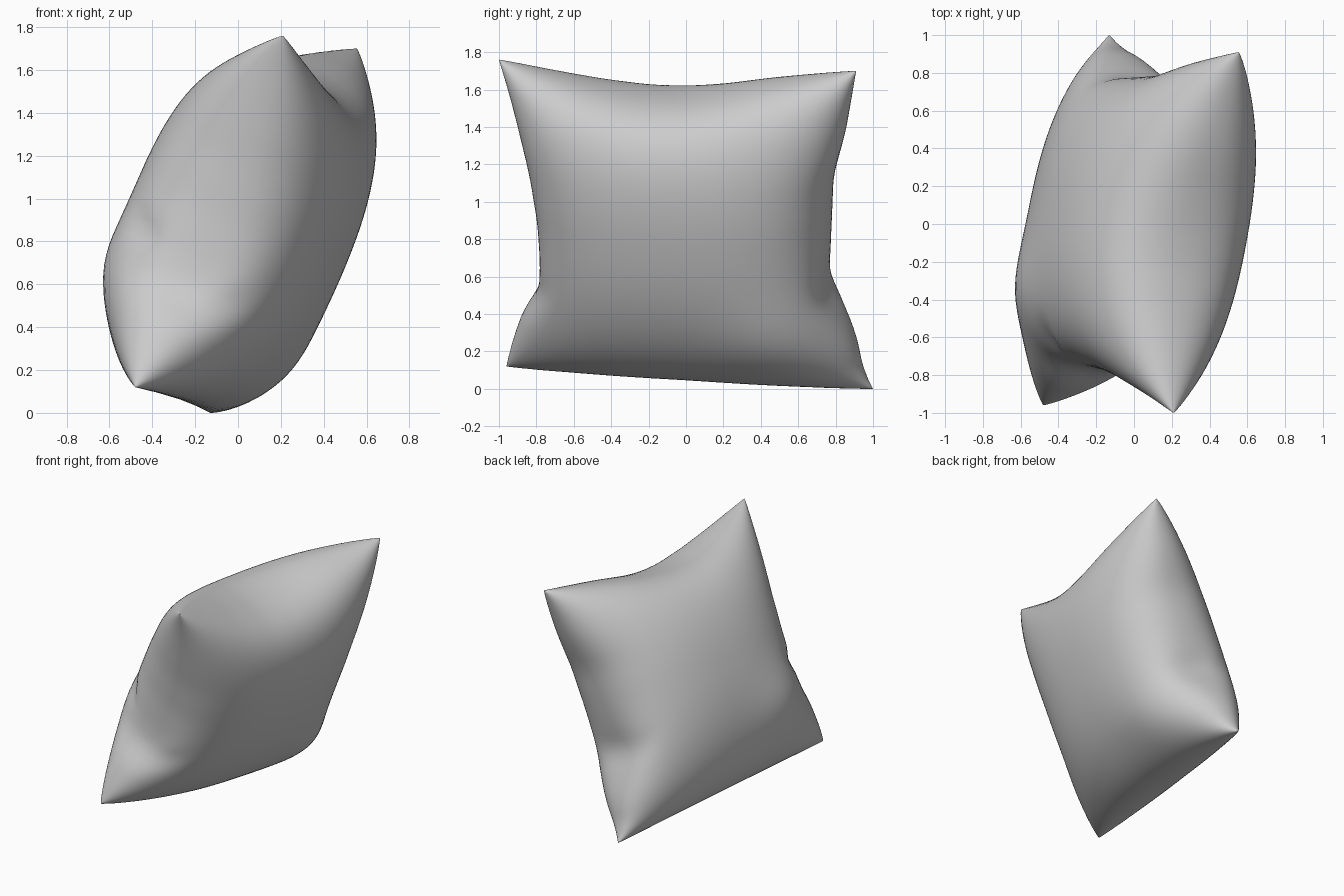
import bpy, bmesh, math
from mathutils import Vector

if "Cube" in bpy.data.objects:
    bpy.data.objects.remove(bpy.data.objects["Cube"])

# Seam corners: bottom-front, bottom-back, top-front, top-back
BF, BB = Vector((-0.48, -0.96, 0.12)), Vector((-0.13, 1.0, 0.0))
TF, TB = Vector((0.21, -1.0, 1.76)), Vector((0.555, 0.91, 1.70))
U = ((TF + TB) - (BF + BB)).normalized()      # up the pillow
V = ((BB + TB) - (BF + TF)).normalized()      # across the pillow
N = V.cross(U).normalized()                   # faces +x
N_SEG = 56

# How far each seam is pulled in along its length
FRONT = [(-1, 0), (-.9, .02), (-.75, .06), (-.6, .11), (-.46, .20), (-.3, .215),
         (0, .20), (.3, .16), (.6, .10), (.8, .055), (1, 0)]
BACK = [(-1, 0), (-.9, .05), (-.7, .08), (-.52, .15), (-.36, .235), (-.2, .21),
        (0, .19), (.3, .165), (.6, .08), (.8, .04), (1, 0)]
# Gentler pull of the panels behind the pinched seam
BODY = [(-1, 0), (-.75, .05), (-.5, .11), (-.2, .17), (0, .18), (.3, .155), (.6, .09), (.8, .045), (1, 0)]
TOP = [(-1, 0), (-.7, .08), (-.45, .14), (-.2, .18), (0, .18), (.2, .155), (.5, .09), (.8, .035), (1, 0)]
BOTTOM = [(-1, 0), (-.6, .01), (0, .015), (.6, .01), (1, 0)]


def lerp_table(tab, x):
    for (a, p), (b, q) in zip(tab, tab[1:]):
        if x <= b:
            k = (x - a) / (b - a)
            return p + (q - p) * k
    return tab[-1][1]


def smooth_table(tab, x):
    e = min(0.07, 1 - abs(x))
    return sum(lerp_table(tab, x + e * k) for k in (-1, -.5, 0, .5, 1)) / 5


def bump(s, t, s0, t0, ws, wt, lean=0):
    return math.exp(-((s - s0) / ws) ** 2 - ((t - t0 - lean * (s - s0)) / wt) ** 2)


def point(s, t, side):
    a, b = (s + 1) / 2, (t + 1) / 2
    p = BF.lerp(BB, a).lerp(TF.lerp(TB, a), b)
    # pulled-in seams, with the pinch kept close to the seam
    body = smooth_table(BODY, t)
    pinch = smooth_table(FRONT if s < 0 else BACK, t) - body
    p -= V * math.copysign(body * s ** 2 + pinch * s ** 8, s)
    p += U * (smooth_table(BOTTOM, s) * t ** 2 if t < 0 else -smooth_table(TOP, s) * t ** 3)
    # inflated thickness, cone-like towards the corners
    f = max(0, (1 - abs(s) ** 2.2) * (1 - abs(t) ** 2.2)) ** .46
    h = (0.48 if side > 0 else 0.515) * f
    # folds above the lower corners, fuller lower panels
    h *= 1 - .12 * bump(s, t, -.98, -.44, .14, .09, .4)
    if side < 0:
        h *= 1 + .10 * bump(s, t, -.5, -.5, .3, .28) - .12 * bump(s, t, -.85, -.24, .14, .08, .3)
        h *= 1 - .12 * bump(s, t, .98, -.38, .12, .08, -.4)
    else:
        h *= 1 + .11 * bump(s, t, .65, -.68, .35, .3)
    return p + N * side * h


# Pillow: two inflated panels welded along the seam
bm = bmesh.new()
par = [math.sin(math.pi / 2 * (2 * i / N_SEG - 1)) for i in range(N_SEG + 1)]
for side in (1, -1):
    g = [[bm.verts.new(point(s, t, side)) for s in par] for t in par]
    for j in range(N_SEG):
        for i in range(N_SEG):
            q = [g[j][i], g[j][i + 1], g[j + 1][i + 1], g[j + 1][i]]
            bm.faces.new(q if side > 0 else q[::-1])
bmesh.ops.remove_doubles(bm, verts=bm.verts, dist=0.0004)
bmesh.ops.recalc_face_normals(bm, faces=bm.faces)
low = min(v.co.z for v in bm.verts)
bmesh.ops.translate(bm, verts=bm.verts, vec=(0, 0, -low))
me = bpy.data.meshes.new("pillow")
bm.to_mesh(me)
bm.free()
me.shade_smooth()
pillow = bpy.data.objects.new("pillow", me)
bpy.context.collection.objects.link(pillow)
